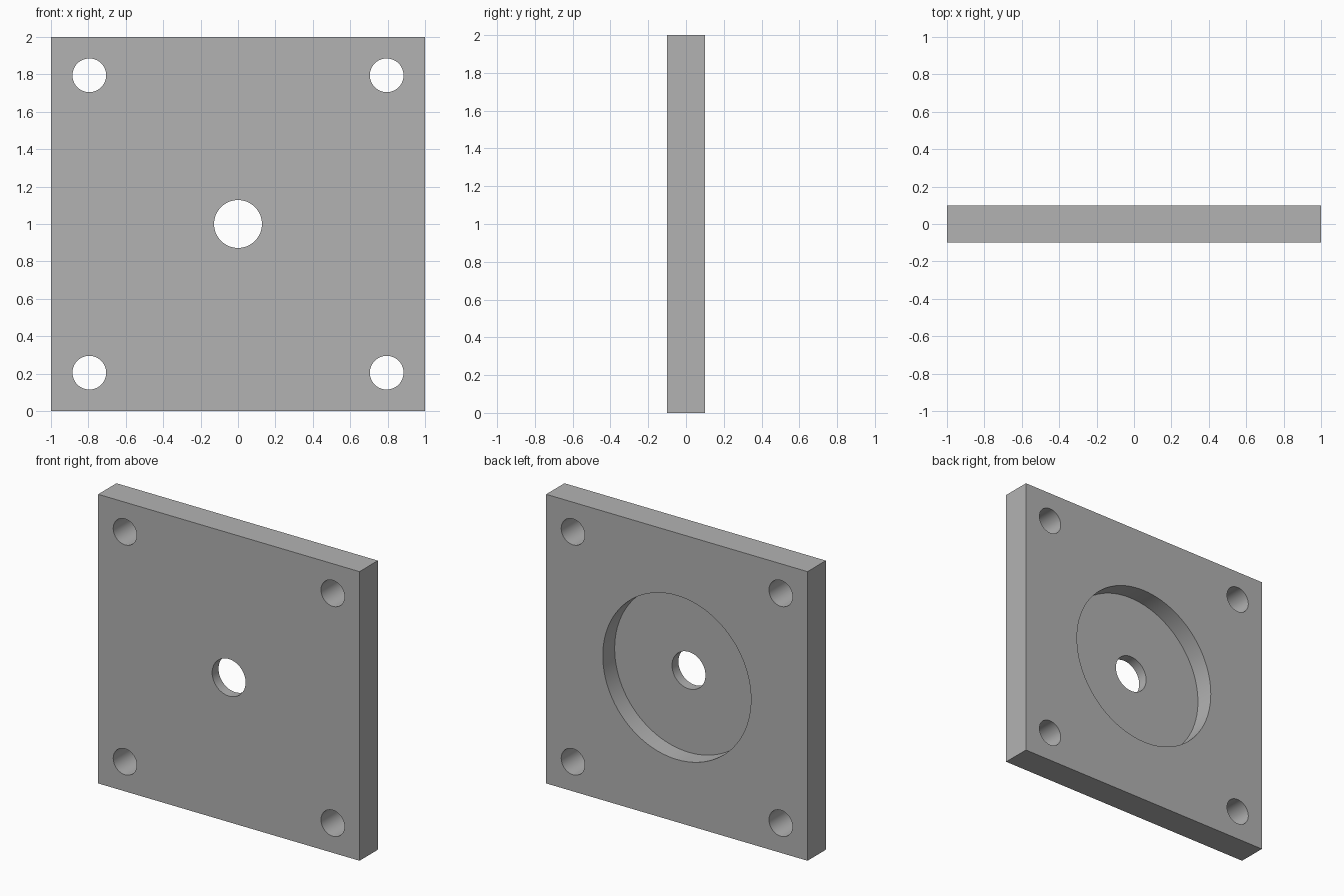
import bpy
import math

cube = bpy.data.objects.get("Cube")
if cube:
    bpy.data.objects.remove(cube, do_unlink=True)

HALF = 1.0          # half of the square side
THICK = 0.2         # plate thickness
POCKET_DEPTH = 0.13
HOLE_OFFSET = 0.795

# Material
grey = bpy.data.materials.new("plain grey")
grey.use_nodes = True
colour = (0.448, 0.448, 0.448, 1)
grey.diffuse_color = colour
grey.node_tree.nodes["Principled BSDF"].inputs["Base Color"].default_value = colour

# Square plate standing upright
bpy.ops.mesh.primitive_cube_add(size=1, location=(0, 0, HALF))
plate = bpy.context.object
plate.name = "mounting_plate"
plate.scale = (2 * HALF, THICK, 2 * HALF)
bpy.ops.object.transform_apply(location=False, rotation=False, scale=True)
plate.data.materials.append(grey)


def bore(name, radius, x, z, y_from, y_to):
    """Cut a round hole along y through the plate."""
    bpy.ops.mesh.primitive_cylinder_add(
        vertices=96, radius=radius, depth=y_to - y_from,
        location=(x, (y_from + y_to) / 2, z), rotation=(math.pi / 2, 0, 0))
    cutter = bpy.context.object
    cutter.name = name
    cutter.hide_render = True
    cutter.data.materials.append(grey)
    bpy.context.view_layer.objects.active = plate
    mod = plate.modifiers.new(name, "BOOLEAN")
    mod.operation = "DIFFERENCE"
    mod.solver = "EXACT"
    mod.object = cutter
    bpy.ops.object.modifier_apply(modifier=mod.name)
    bpy.data.objects.remove(cutter, do_unlink=True)


# Round pocket sunk into the back, then the centre hole
bore("back_pocket", 0.567, 0, HALF, THICK / 2 - POCKET_DEPTH, THICK)
bore("centre_hole", 0.128, 0, HALF, -THICK, THICK)

# Four corner bolt holes
for sx in (-1, 1):
    for sz in (-1, 1):
        bore("corner_hole", 0.09, sx * HOLE_OFFSET, HALF + sz * HOLE_OFFSET, -THICK, THICK)

# Smooth bores with sharp rims
bpy.ops.object.select_all(action="DESELECT")
plate.select_set(True)
bpy.context.view_layer.objects.active = plate
bpy.ops.object.shade_smooth_by_angle(angle=math.radians(30))
